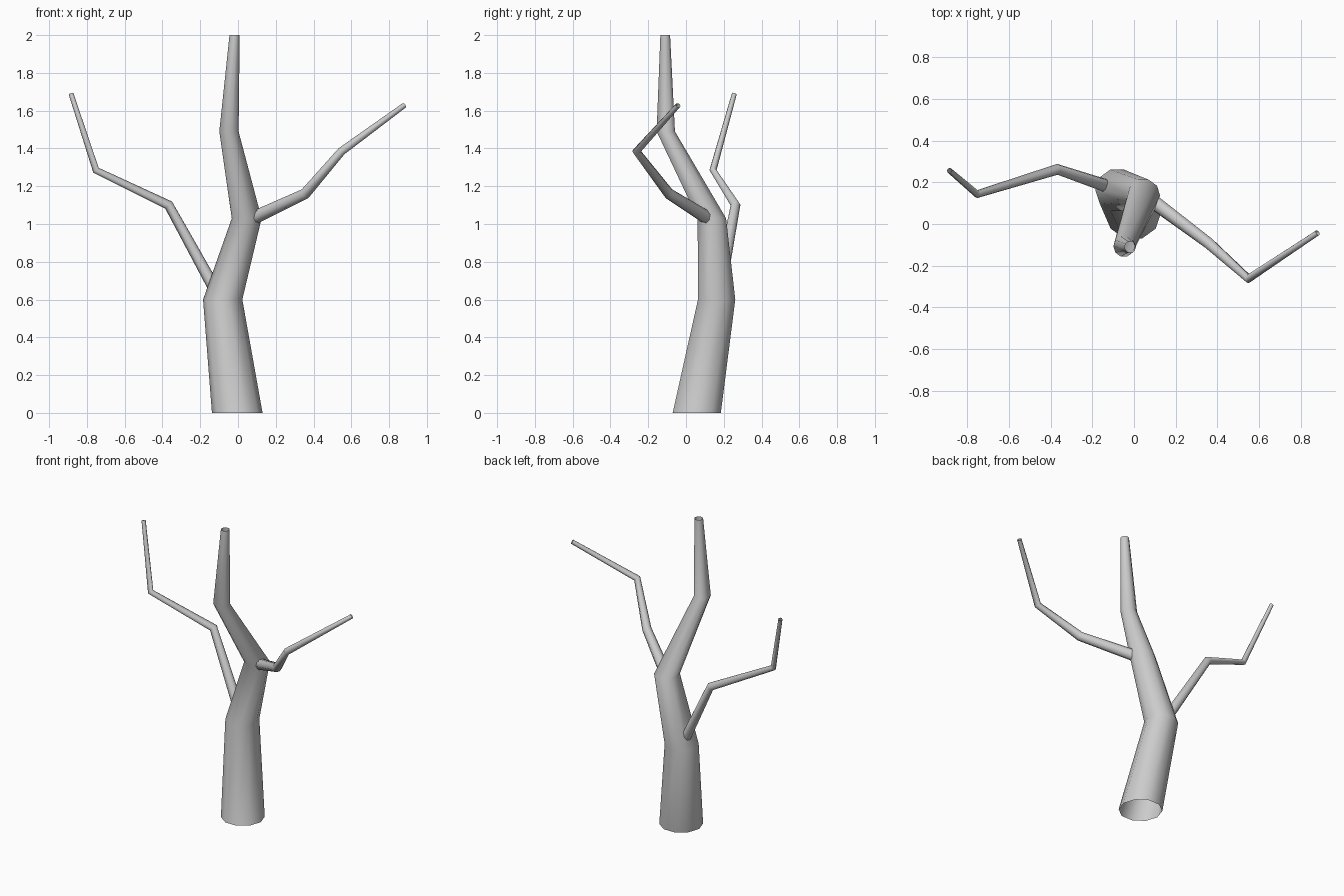
import bpy, bmesh, math
from mathutils import Vector

if "Cube" in bpy.data.objects:
    bpy.data.objects.remove(bpy.data.objects["Cube"])


def limb(name, path, sides, level=False):
    """Open tapered tube through (x, y, z, radius) points."""
    pts = [Vector(p[:3]) for p in path]
    bm = bmesh.new()
    rings = []
    for i, p in enumerate(pts):
        # ring plane: horizontal, or halfway between neighbouring segments
        before = (p - pts[i - 1]).normalized() if i else Vector()
        after = (pts[i + 1] - p).normalized() if i < len(pts) - 1 else Vector()
        n = Vector((0, 0, 1)) if level else (before + after).normalized()
        u = Vector((0, 1, 0)).cross(n).normalized()
        v = n.cross(u)
        r = path[i][3]
        rings.append([bm.verts.new(p + r * (math.cos(a) * u + math.sin(a) * v))
                      for a in (2 * math.pi * k / sides for k in range(sides))])
    for a, b in zip(rings, rings[1:]):
        for k in range(sides):
            j = (k + 1) % sides
            bm.faces.new((a[k], a[j], b[j], b[k]))
    for f in bm.faces:
        f.smooth = True
    mesh = bpy.data.meshes.new(name)
    bm.to_mesh(mesh)
    bm.free()
    obj = bpy.data.objects.new(name, mesh)
    bpy.context.collection.objects.link(obj)
    return obj


# Main trunk with level rings
trunk = [(-0.004, 0.057, 0, 0.134), (-0.081, 0.162, 0.6, 0.104),
         (0.046, 0.137, 1.03, 0.079), (-0.048, -0.107, 1.49, 0.051),
         (-0.018, -0.11, 2, 0.027)]
limb("trunk", trunk, 10, level=True)

# Side branches rooted inside the trunk bends
limb("right_branch", [(0.046, 0.141, 1.015, 0.037), (0.355, -0.09, 1.16, 0.029),
                      (0.548, -0.262, 1.385, 0.022), (0.88, -0.042, 1.628, 0.014)], 8)
limb("left_branch", [(-0.081, 0.165, 0.58, 0.034), (-0.367, 0.262, 1.1, 0.026),
                     (-0.752, 0.143, 1.285, 0.019), (-0.884, 0.256, 1.69, 0.013)], 8)
